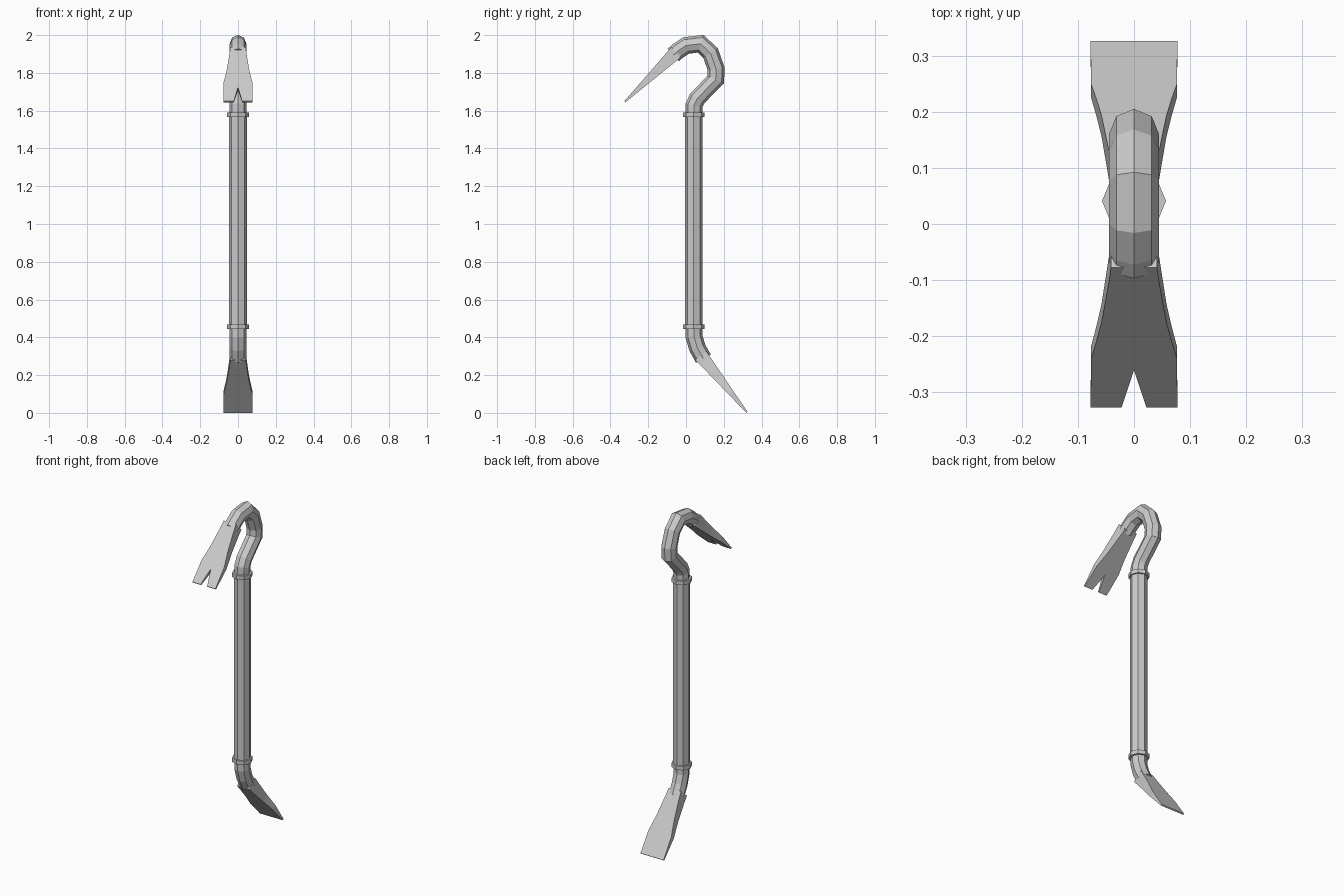
import bpy, bmesh
from math import cos, sin, pi
from mathutils import Vector

if "Cube" in bpy.data.objects:
    bpy.data.objects.remove(bpy.data.objects["Cube"])

AXIS_Y = 0.041   # y position of the straight shaft
BAR_R = 0.0447


def finish(name, bm):
    bmesh.ops.recalc_face_normals(bm, faces=bm.faces)
    me = bpy.data.meshes.new(name)
    bm.to_mesh(me)
    bm.free()
    ob = bpy.data.objects.new(name, me)
    bpy.context.collection.objects.link(ob)
    return ob


def sweep(name, path, r):
    """Octagonal bar with mitred joints along a (y, z) path."""
    pts = [Vector((0, y, z)) for y, z in path]
    bm = bmesh.new()
    rings = []
    for i, p in enumerate(pts):
        a = (p - pts[i - 1]).normalized() if i else (pts[1] - p).normalized()
        b = (pts[i + 1] - p).normalized() if i < len(pts) - 1 else a
        t = (a + b).normalized()
        n = Vector((0, -t.z, t.y)) / t.dot(a)
        rings.append([bm.verts.new(p + Vector((r * cos(k * pi / 4), 0, 0)) + n * r * sin(k * pi / 4))
                      for k in range(8)])
    for lo, hi in zip(rings, rings[1:]):
        for k in range(8):
            bm.faces.new((lo[k], lo[(k + 1) % 8], hi[(k + 1) % 8], hi[k]))
    bm.faces.new(rings[0])
    bm.faces.new(rings[-1])
    return finish(name, bm)


def blade(name, start, tip, notch, h0=0.035, h1=0.004):
    """Tapered wedge: plan outline (half width, fraction along), mirrored in x."""
    a, b = Vector((0, *start)), Vector((0, *tip))
    d = b - a
    n = Vector((0, -d.z, d.y)).normalized()
    half = [(0.041, -0.06), (0.045, 0.06), (0.051, 0.2), (0.058, 0.36), (0.067, 0.5),
            (0.0765, 0.63), (0.0775, 1.0)]
    if notch:
        half.append((0.022, 1.0))
    outline = half + ([(0, 0.72)] if notch else []) + [(-x, t) for x, t in reversed(half)]
    bm = bmesh.new()
    sides = []
    for s in (1, -1):
        sides.append([bm.verts.new(a + d * t + Vector((x, 0, 0)) + n * s * (h0 + (h1 - h0) * t))
                      for x, t in outline])
    up, down = sides
    bm.faces.new(up)
    bm.faces.new(down[::-1])
    for i in range(len(outline)):
        j = (i + 1) % len(outline)
        bm.faces.new((up[i], down[i], down[j], up[j]))
    return finish(name, bm)


# Straight grip and its two collars
sweep("grip", [(AXIS_Y, 0.457), (AXIS_Y, 1.58)], 0.0475)
for name, z in (("lower_collar", 0.457), ("upper_collar", 1.579)):
    sweep(name, [(AXIS_Y, z - 0.012), (AXIS_Y, z + 0.012)], 0.057)

# Curved necks at both ends
hook_end = (-0.067, 1.895)
sweep("hook", [(AXIS_Y, 1.575), (0.042, 1.628), (0.06, 1.665), (0.157, 1.765), (0.16, 1.82),
               (0.13, 1.905), (0.077, 1.954), (0.0, 1.945), (-0.045, 1.915), hook_end], BAR_R)
foot_end = (0.092, 0.287)
sweep("lower_bend", [(AXIS_Y, 0.46), (0.042, 0.405), (0.06, 0.345), foot_end], BAR_R)

# Split claw at the top, plain chisel at the bottom
blade("claw", hook_end, (-0.324, 1.647), True)
blade("chisel", foot_end, (0.323, 0.0026), False)
